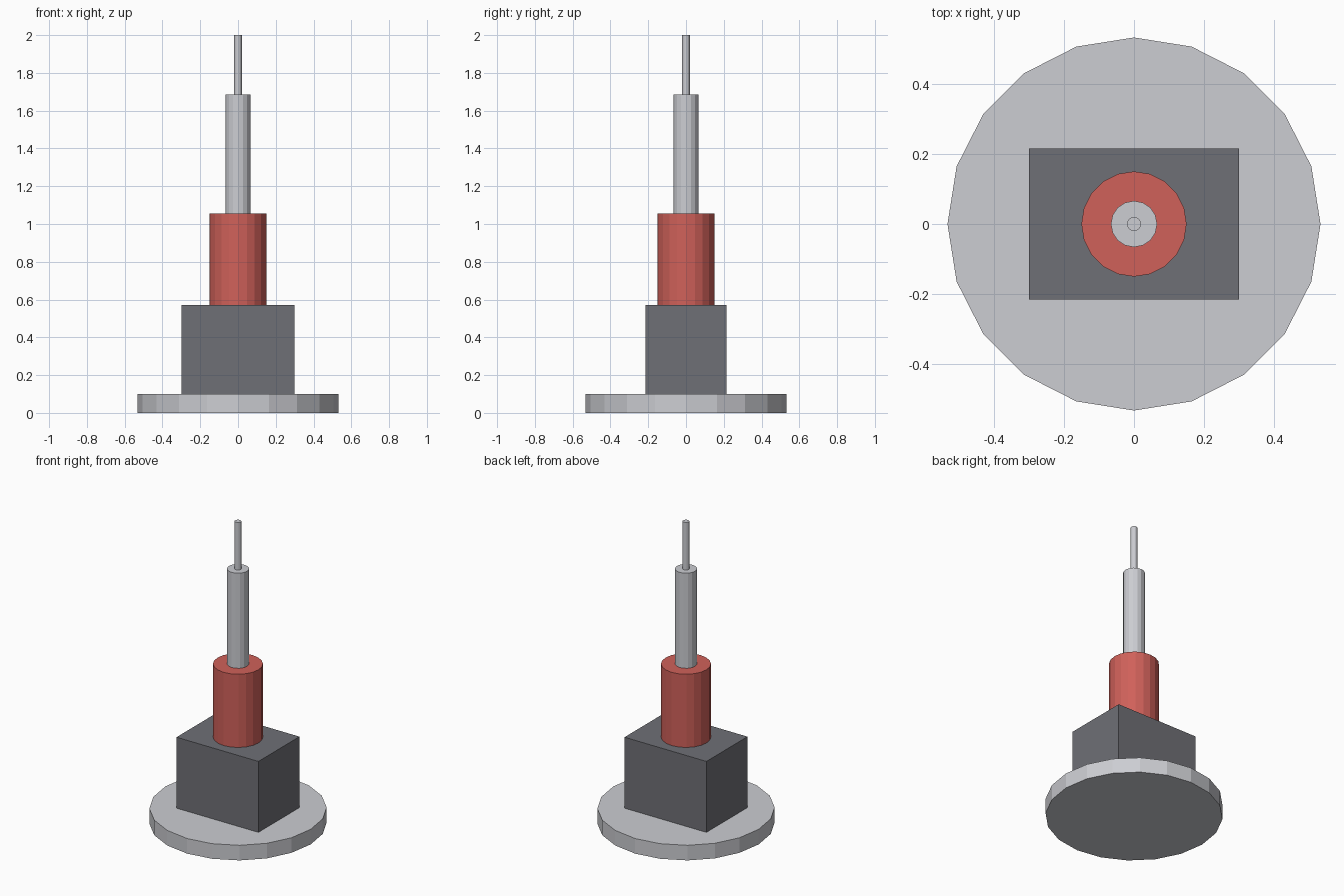
import bpy

cube = bpy.data.objects.get("Cube")
if cube:
    bpy.data.objects.remove(cube, do_unlink=True)


def linear(c):
    c /= 255
    return c / 12.92 if c <= 0.04045 else ((c + 0.055) / 1.055) ** 2.4


def material(name, *rgb):
    colour = (*map(linear, rgb), 1)
    mat = bpy.data.materials.new(name)
    mat.use_nodes = True
    mat.diffuse_color = colour
    bsdf = mat.node_tree.nodes["Principled BSDF"]
    bsdf.inputs["Base Color"].default_value = colour
    return mat


def finish(name, mat):
    obj = bpy.context.object
    obj.name = obj.data.name = name
    obj.data.materials.append(mat)
    return obj


def cylinder(name, mat, sides, radius, bottom, top):
    bpy.ops.mesh.primitive_cylinder_add(
        vertices=sides, radius=radius, depth=top - bottom,
        location=(0, 0, (bottom + top) / 2))
    return finish(name, mat)


light_grey = material("light grey", 204, 205, 210)
dark_grey = material("dark grey", 111, 112, 118)
red = material("red", 208, 97, 90)

# Round base plate
cylinder("base_plate", light_grey, 20, 0.532, 0, 0.1)

# Rectangular housing
bpy.ops.mesh.primitive_cube_add(size=1, location=(0, 0, 0.335))
housing = finish("housing", dark_grey)
housing.scale = (0.6, 0.43, 0.47)
bpy.ops.object.transform_apply(location=False, rotation=False, scale=True)

# Stepped column
cylinder("collar", red, 20, 0.15, 0.57, 1.055)
cylinder("shaft", light_grey, 16, 0.066, 1.055, 1.685)
cylinder("tip_rod", light_grey, 16, 0.02, 1.685, 2)
